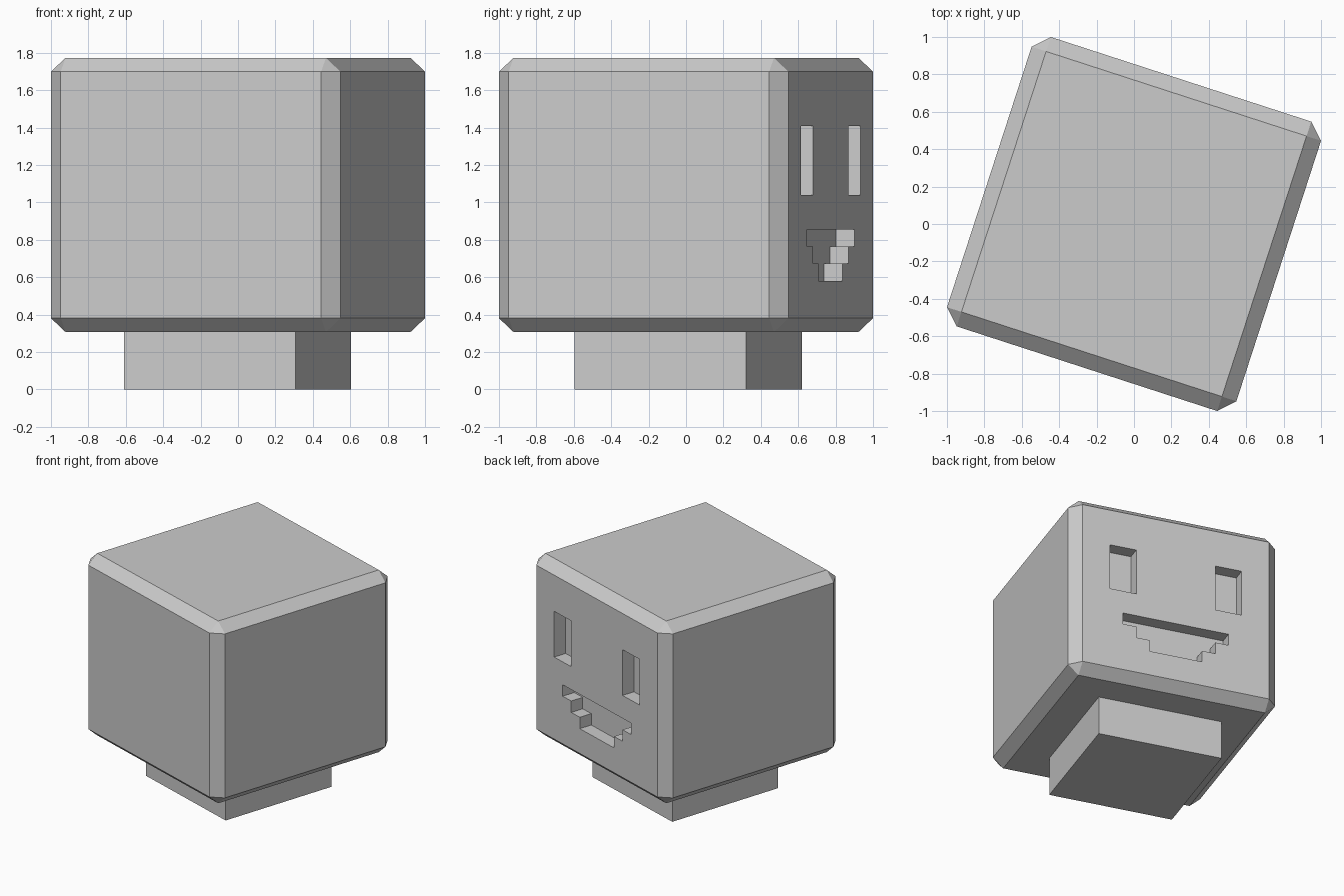
import bpy
import bmesh
import math

cube = bpy.data.objects.get("Cube")
if cube:
    bpy.data.objects.remove(cube, do_unlink=True)

TURN = math.radians(-18)          # whole figure is turned about z
HALF, HALF_Z, MID_Z = 0.8135, 0.7325, 1.04
PIX_X, PIX_Z = 0.1035, 0.092      # face features sit on a pixel grid
DEPTH = 0.105

grey = bpy.data.materials.new("light grey")
grey.use_nodes = True
colour = (0.6, 0.6, 0.6, 1)
grey.diffuse_color = colour
grey.node_tree.nodes["Principled BSDF"].inputs["Base Color"].default_value = colour


def make_object(name, bm, location=(0, 0, 0)):
    bmesh.ops.recalc_face_normals(bm, faces=bm.faces)
    mesh = bpy.data.meshes.new(name)
    bm.to_mesh(mesh)
    bm.free()
    mesh.materials.append(grey)
    obj = bpy.data.objects.new(name, mesh)
    obj.location = location
    obj.rotation_euler.z = TURN
    bpy.context.collection.objects.link(obj)
    return obj


def box(name, half_x, half_y, half_z, location, bevel=0):
    bm = bmesh.new()
    bmesh.ops.create_cube(bm, size=2)
    if bevel:
        bmesh.ops.bevel(bm, geom=bm.edges[:], offset=bevel, segments=1, affect='EDGES')
    bmesh.ops.scale(bm, vec=(half_x, half_y, half_z), verts=bm.verts)
    return make_object(name, bm, location)


def recess_cutter(name, outline):
    """Extrude a grid outline through the face plane."""
    bm = bmesh.new()
    verts = [bm.verts.new((x * PIX_X, HALF - DEPTH, z * PIX_Z)) for x, z in outline]
    face = bm.faces.new(verts)
    moved = bmesh.ops.extrude_face_region(bm, geom=[face])["geom"]
    bmesh.ops.translate(bm, vec=(0, DEPTH * 2, 0),
                        verts=[v for v in moved if isinstance(v, bmesh.types.BMVert)])
    obj = make_object(name, bm, (0, 0, MID_Z))
    obj.hide_render = True
    return obj


# Chamfered head and square neck
head = box("head", HALF, HALF, HALF_Z, (0, 0, MID_Z), bevel=0.1)
neck = box("neck", 0.482, 0.482, 0.154, (-0.0025, 0.0125, 0.154))

# Eye and stepped mouth recesses
cutters = [recess_cutter("eye_cutter", [(s * 3, 0), (s * 5, 0), (s * 5, 4), (s * 3, 4)])
           for s in (-1, 1)]
half_mouth = [(2, -5), (2, -4), (3, -4), (3, -3), (4, -3), (4, -2)]
mouth = half_mouth + [(-x, z) for x, z in reversed(half_mouth)]
cutters.append(recess_cutter("mouth_cutter", mouth))

bpy.context.view_layer.objects.active = head
for cutter in cutters:
    mod = head.modifiers.new("recess", 'BOOLEAN')
    mod.operation = 'DIFFERENCE'
    mod.solver = 'EXACT'
    mod.object = cutter
    bpy.ops.object.modifier_apply(modifier=mod.name)
    bpy.data.objects.remove(cutter, do_unlink=True)
